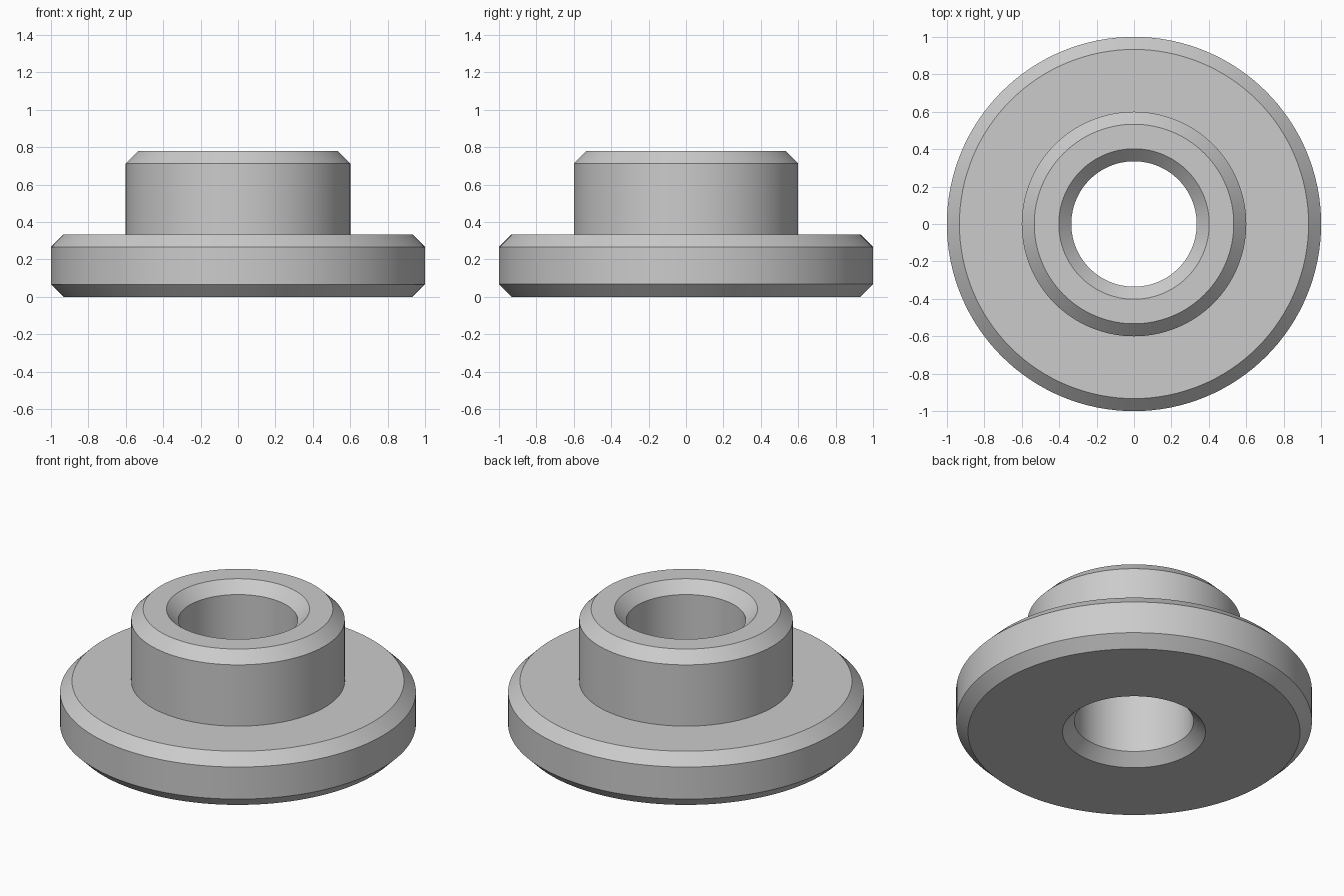
import bpy
import bmesh
from math import tau, radians
from mathutils import Matrix, Vector

cube = bpy.data.objects.get("Cube")
if cube:
    bpy.data.objects.remove(cube, do_unlink=True)

SEGMENTS = 128
FLANGE_R, HUB_R, BORE_R = 1.0, 0.6, 0.335
FLANGE_TOP, HUB_TOP = 0.333, 0.78
C = 0.067  # chamfer on every outer edge and both bore mouths

# Grey metal
grey = bpy.data.materials.new("grey metal")
grey.use_nodes = True
colour = (0.6, 0.6, 0.6, 1)
grey.diffuse_color = colour
grey.node_tree.nodes["Principled BSDF"].inputs["Base Color"].default_value = colour

# Closed cross-section (radius, height): flange, hub, then down the bore
profile = [
    (FLANGE_R - C, 0), (FLANGE_R, C),
    (FLANGE_R, FLANGE_TOP - C), (FLANGE_R - C, FLANGE_TOP),
    (HUB_R, FLANGE_TOP), (HUB_R, HUB_TOP - C), (HUB_R - C, HUB_TOP),
    (BORE_R + C, HUB_TOP), (BORE_R, HUB_TOP - C),
    (BORE_R, C), (BORE_R + C, 0),
]

# Revolve the section around the z axis
bm = bmesh.new()
verts = [bm.verts.new((r, 0, z)) for r, z in profile]
edges = [bm.edges.new((a, b)) for a, b in zip(verts, verts[1:] + verts[:1])]
bmesh.ops.spin(bm, geom=verts + edges, cent=(0, 0, 0), axis=(0, 0, 1),
               angle=tau, steps=SEGMENTS, use_merge=True)
bmesh.ops.remove_doubles(bm, verts=bm.verts, dist=0.0001)
bmesh.ops.recalc_face_normals(bm, faces=bm.faces)
mesh = bpy.data.meshes.new("flanged_bushing")
bm.to_mesh(mesh)
bm.free()
mesh.materials.append(grey)

bushing = bpy.data.objects.new("flanged_bushing", mesh)
bpy.context.collection.objects.link(bushing)

# Smooth round walls, crisp chamfer edges
bpy.ops.object.select_all(action="DESELECT")
bushing.select_set(True)
bpy.context.view_layer.objects.active = bushing
bpy.ops.object.shade_smooth_by_angle(angle=radians(30))
